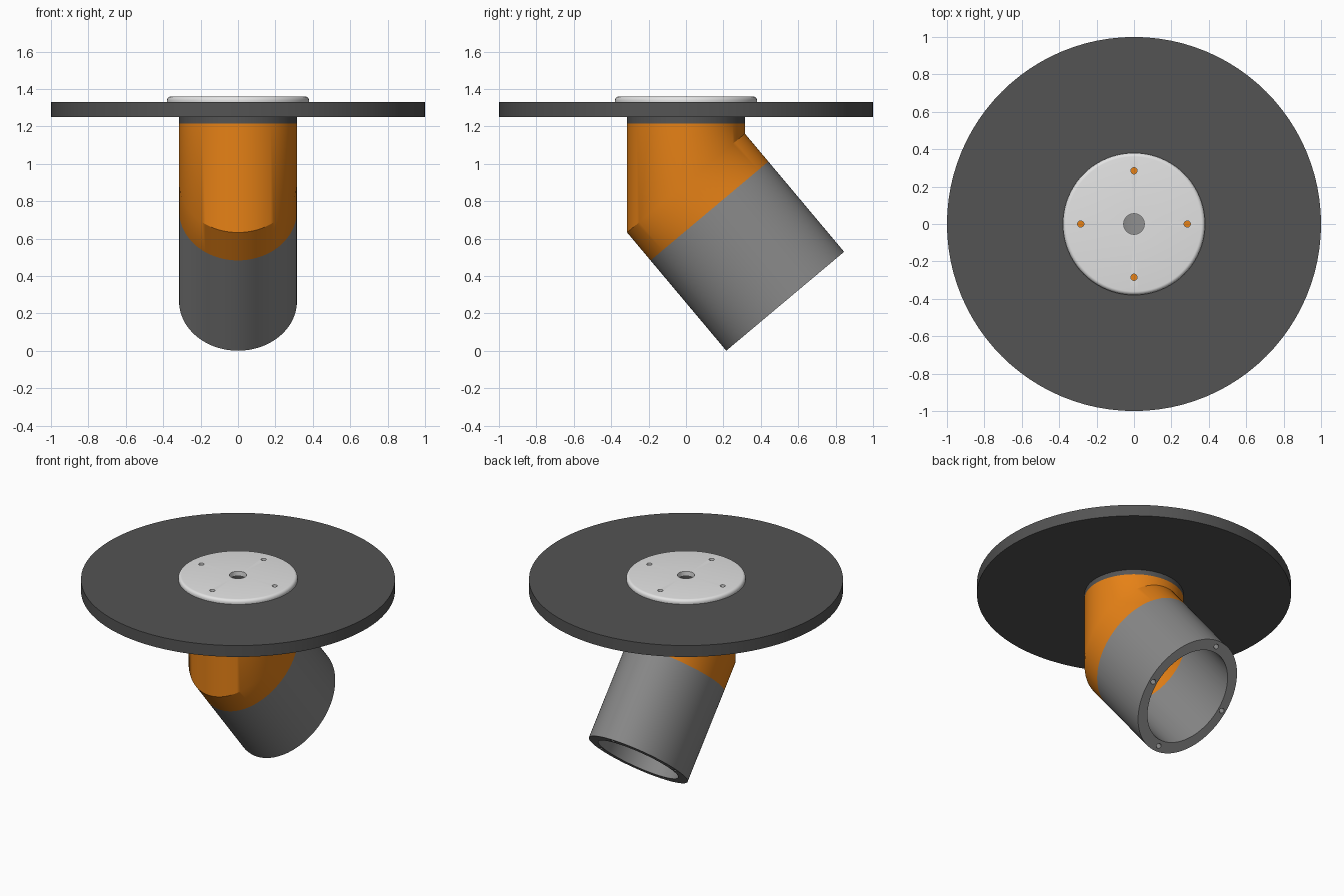
import bpy, bmesh
from math import sin, cos, tan, pi, radians
from mathutils import Vector, Matrix

cube = bpy.data.objects.get("Cube")
if cube:
    bpy.data.objects.remove(cube)

SEG = 96
TILT = radians(40)
BEND_Z = 0.897                                  # height where the two axes meet
AXIS = Vector((0, sin(TILT), -cos(TILT)))       # direction of the angled tube
SLOPE = Vector((0, cos(TILT), sin(TILT)))       # long axis of its oval section
OUTER, INNER, BORE = 0.315, 0.255, 0.055
SCREW_R, SCREW_RING = 0.017, 0.285


def material(name, rgb):
    m = bpy.data.materials.new(name)
    m.use_nodes = True
    m.diffuse_color = (*rgb, 1)
    m.node_tree.nodes["Principled BSDF"].inputs["Base Color"].default_value = (*rgb, 1)
    return m


orange = material("orange", (0.79, 0.22, 0.008))
dark_grey = material("dark grey", (0.088, 0.088, 0.088))
mid_grey = material("mid grey", (0.25, 0.25, 0.25))
light_grey = material("light grey", (0.77, 0.77, 0.77))


def circle(r):
    return [Vector((r * cos(2 * pi * i / SEG), r * sin(2 * pi * i / SEG), 0)) for i in range(SEG)]


def level(r, z):
    """Horizontal ring."""
    return [p + Vector((0, 0, z)) for p in circle(r)]


def mitre(r, d):
    """Round section cut on the slanted plane, then pushed along the tube axis."""
    return [p + Vector((0, 0, BEND_Z + p.y * tan(TILT))) + AXIS * d for p in circle(r)]


def loft(name, rings, mat):
    """Skin a closed loop of rings into one hollow solid."""
    bm = bmesh.new()
    loops = [[bm.verts.new(p) for p in ring] for ring in rings]
    for a, b in zip(loops, loops[1:] + loops[:1]):
        for i in range(SEG):
            j = (i + 1) % SEG
            bm.faces.new((a[i], a[j], b[j], b[i]))
    bmesh.ops.recalc_face_normals(bm, faces=bm.faces)
    mesh = bpy.data.meshes.new(name)
    bm.to_mesh(mesh)
    bm.free()
    mesh.materials.append(mat)
    ob = bpy.data.objects.new(name, mesh)
    bpy.context.collection.objects.link(ob)
    return ob


def drill(ob, centres, direction, depth):
    """Cut small round screw holes, then discard the cutter."""
    bm = bmesh.new()
    turn = Vector((0, 0, 1)).rotation_difference(direction).to_matrix().to_4x4()
    for c in centres:
        bmesh.ops.create_cone(bm, cap_ends=True, segments=20, radius1=SCREW_R, radius2=SCREW_R,
                              depth=depth, matrix=Matrix.Translation(c) @ turn)
    mesh = bpy.data.meshes.new("hole_cutter")
    bm.to_mesh(mesh)
    bm.free()
    cutter = bpy.data.objects.new("hole_cutter", mesh)
    cutter.hide_render = True
    bpy.context.collection.objects.link(cutter)
    mod = ob.modifiers.new("screw_holes", 'BOOLEAN')
    mod.operation = 'DIFFERENCE'
    mod.solver = 'EXACT'
    mod.object = cutter
    bpy.context.view_layer.objects.active = ob
    bpy.ops.object.modifier_apply(modifier=mod.name)
    bpy.data.objects.remove(cutter)


# Hollow orange elbow: upright barrel with a roof, mitred into a short oval sleeve
elbow = loft("elbow", [level(OUTER, 1.215), mitre(OUTER, 0), mitre(OUTER, 0.195),
                       mitre(INNER, 0.195), mitre(INNER, 0), level(INNER, 1.17),
                       level(BORE, 1.17), level(BORE, 1.215)], orange)

# Angled oval tube, open at the lower end
tube = loft("angled_tube", [mitre(OUTER, 0.195), mitre(OUTER, 0.825),
                            mitre(INNER, 0.825), mitre(INNER, 0.195)], mid_grey)

# Collar, wide disc and rounded cap, all with a central bore
collar = loft("collar", [level(OUTER, 1.215), level(OUTER, 1.25),
                         level(BORE, 1.25), level(BORE, 1.215)], dark_grey)
disc = loft("disc", [level(1, 1.25), level(1, 1.33), level(BORE, 1.33), level(BORE, 1.25)], dark_grey)
fillet = [level(0.36 + 0.02 * cos(t * pi / 10), 1.338 + 0.022 * sin(t * pi / 10)) for t in range(6)]
cap = loft("cap", [level(0.38, 1.33)] + fillet + [level(BORE, 1.36), level(BORE, 1.33)], light_grey)

# Four screw holes through the top stack, four in the tube rim
top_holes = [Vector((SCREW_RING * cos(k * pi / 2), SCREW_RING * sin(k * pi / 2), 1.3)) for k in range(4)]
for part in (collar, disc, cap):
    drill(part, top_holes, Vector((0, 0, 1)), 0.4)

rim = Vector((0, 0, BEND_Z)) + AXIS * 0.825
side = Vector((SCREW_RING, 0, 0))
end = SLOPE * (SCREW_RING / cos(TILT))
drill(tube, [rim + side, rim - side, rim + end, rim - end], AXIS, 0.2)

# Smooth the round walls, keep the rims crisp
parts = (elbow, tube, collar, disc, cap)
bpy.ops.object.select_all(action='DESELECT')
for ob in parts:
    ob.select_set(True)
bpy.context.view_layer.objects.active = elbow
bpy.ops.object.shade_smooth_by_angle(angle=radians(30))
